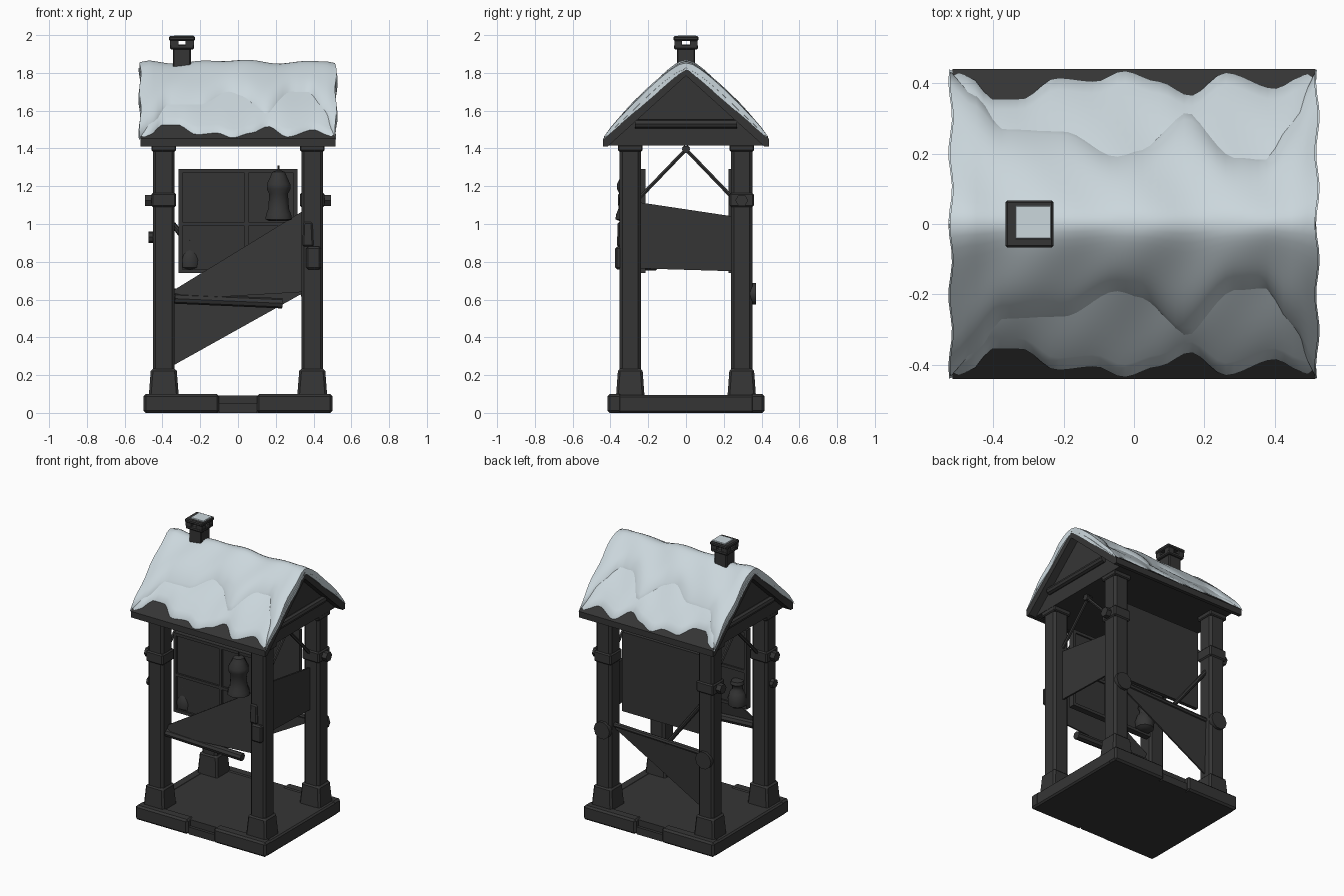
import bpy, bmesh, math
from mathutils import Vector

if "Cube" in bpy.data.objects:
    bpy.data.objects.remove(bpy.data.objects["Cube"])


def material(name, rgb):
    m = bpy.data.materials.new(name)
    m.diffuse_color = (*rgb, 1)
    m.use_nodes = True
    m.node_tree.nodes["Principled BSDF"].inputs["Base Color"].default_value = m.diffuse_color
    return m


DARK = material("charcoal wood", (0.036, 0.036, 0.036))
SNOW = material("snow", (0.60, 0.68, 0.72))


def make(name, verts, faces, mat=DARK, bevel=0.0, smooth=0):
    me = bpy.data.meshes.new(name)
    me.from_pydata(verts, [], faces)
    bm = bmesh.new()
    bm.from_mesh(me)
    bmesh.ops.recalc_face_normals(bm, faces=bm.faces)
    bm.to_mesh(me)
    bm.free()
    ob = bpy.data.objects.new(name, me)
    bpy.context.collection.objects.link(ob)
    me.materials.append(mat)
    if bevel:
        b = ob.modifiers.new("bevel", 'BEVEL')
        b.width, b.segments = bevel, 1
    if smooth:
        bpy.context.view_layer.objects.active = ob
        ob.select_set(True)
        bpy.ops.object.shade_smooth_by_angle(angle=math.radians(smooth))
        ob.select_set(False)
    return ob


def prism(name, bottom, top, mat=DARK, bevel=0.0, smooth=0):
    n = len(bottom)
    faces = [tuple(range(n)), tuple(range(n, 2 * n))]
    faces += [(i, (i + 1) % n, n + (i + 1) % n, n + i) for i in range(n)]
    return make(name, list(bottom) + list(top), faces, mat, bevel, smooth)


def box(name, x, y, z, mat=DARK, taper=1.0, bevel=0.0):
    cx, cy = sum(x) / 2, sum(y) / 2
    hx, hy = (x[1] - x[0]) / 2, (y[1] - y[0]) / 2
    ring = lambda s, h: [(cx + a * hx * s, cy + b * hy * s, h)
                         for a, b in ((-1, -1), (1, -1), (1, 1), (-1, 1))]
    return prism(name, ring(1, z[0]), ring(taper, z[1]), mat, bevel)


def rod(name, a, b, r, n=8):
    a, b = Vector(a), Vector(b)
    q = (b - a).to_track_quat('Z', 'Y')
    ring = [q @ Vector((r * math.cos(2 * math.pi * i / n), r * math.sin(2 * math.pi * i / n), 0))
            for i in range(n)]
    return prism(name, [a + p for p in ring], [b + p for p in ring], DARK, 0, 40)


def sheet(name, pts, offset):
    o = Vector(offset)
    return prism(name, [Vector(p) - o for p in pts], [Vector(p) + o for p in pts])


def lathe(name, x, y, profile, n=10):
    verts = [(x + r * math.cos(2 * math.pi * (i + .5) / n), y + r * math.sin(2 * math.pi * (i + .5) / n), z)
             for r, z in profile for i in range(n)]
    m = len(profile)
    faces = [(j * n + i, j * n + (i + 1) % n, (j + 1) * n + (i + 1) % n, (j + 1) * n + i)
             for j in range(m - 1) for i in range(n)]
    faces += [tuple(range(n)), tuple(range((m - 1) * n, m * n))]
    return make(name, verts, faces, DARK, 0, 40)


# Base platform with a notched rim front and back
box("base_floor", (-.49, .49), (-.38, .38), (0, .093))
for s in (-1, 1):
    ys = sorted((s * .34, s * .415))
    box("base_rim", (-.5, -.1), ys, (0, .1), bevel=.012)
    box("base_rim", (.1, .5), ys, (0, .1), bevel=.012)
    box("base_notch_step", (-.1, .1), sorted((s * .34, s * .40)), (0, .05))
    box("base_side_rim", sorted((s * .43, s * .5)), (-.36, .36), (0, .095), bevel=.01)

# Corner posts with flared feet, caps and bands
for sx in (-1, 1):
    for sy in (-1, 1):
        x, y = sx * .393, sy * .295
        sq = lambda c, r: (c - r, c + r)
        box("post", sq(x, .058), sq(y, .056), (.08, 1.42), bevel=.015)
        box("post_foot", sq(x, .080), sq(y, .076), (.08, .235), taper=.85, bevel=.012)
        box("post_cap", sq(x, .066), sq(y, .066), (1.385, 1.42), bevel=.006)
        if (sx, sy) != (1, -1):
            box("post_band", sq(x, .066), sq(y, .064), (1.09, 1.165), bevel=.008)
            rod("band_peg", (x, y, 1.125), (x + sx * .1, y, 1.125), .034, 6)
# Wooden splints on the front right post
box("post_splint", (.36, .44), (-.375, -.34), (.76, .88), bevel=.01)
box("post_splint_upper", (.34, .40), (-.365, -.34), (.88, 1.01), taper=.8, bevel=.008)
rod("side_peg", (-.42, -.3, .93), (-.475, -.3, .93), .03)
for s in (-1, 1):
    rod("sheet_peg", (s * .39, .34, .63), (s * .39, .37, .63), .06, 10)

# Plain back board, and a front board with a raised window frame
box("back_board", (-.315, .315), (.225, .25), (.74, 1.29))
box("front_board", (-.315, .315), (-.245, -.225), (.74, 1.29))
for x in (-.305, .045, .305):
    box("board_upright", (x - .01, x + .01), (-.258, -.215), (.74, 1.29))
for z in (.75, 1.0, 1.28):
    box("board_rail", (-.315, .315), (-.258, -.215), (z - .01, z + .01))

# Slanted hanging sheets at the back, the front counter and the right side
sheet("back_sheet", [(-.345, .29, .25), (.345, .29, .635), (.345, .30, .665), (-.345, .30, .64)], (0, .005, 0))
rod("back_rail", (-.345, .30, .64), (.345, .30, .66), .017)
rod("back_strut", (-.345, .29, 1.0), (-.05, .29, .62), .015)
sheet("front_counter", [(-.34, -.31, .60), (.345, -.30, .64), (.345, -.27, 1.07), (-.34, -.28, .65)], (0, .005, 0))
rod("counter_log", (-.335, -.30, .605), (.235, -.285, .58), .027)
sheet("side_panel", [(.38, -.25, .765), (.38, .25, .75), (.38, .25, 1.04), (.38, -.25, 1.115)], (.006, 0, 0))

# Hanging lantern at the front and a second one under the left gable
lathe("lantern", .215, -.30, [(.05, 1.015), (.074, 1.025), (.07, 1.05), (.058, 1.08), (.052, 1.16), (.066, 1.185),
                              (.066, 1.21), (.046, 1.25), (.036, 1.275), (.01, 1.285)])
rod("lantern_hook", (.215, -.30, 1.28), (.215, -.30, 1.31), .006, 6)
lathe("jug", -.255, -.20, [(.04, .755), (.06, .77), (.064, .81), (.05, .855), (.034, .875),
                           (.034, .90), (.046, .915), (.04, .935)])

# Thin gable braces
for sx in (-1, 1):
    for sy in (-1, 1):
        rod("gable_brace", (sx * .38, -sy * .015, 1.41), (sx * .38, sy * .245, 1.14), .011, 6)
    rod("brace_knot", (sx * .36, 0, 1.395), (sx * .40, 0, 1.395), .022, 6)


# Roof: two slabs, closed gables and gable beams
for s in (-1, 1):
    slab = [(0, 1.785), (s * .415, 1.41), (s * .44, 1.41), (s * .44, 1.452), (0, 1.83)]
    prism("roof_slab", [(-.515, y, z) for y, z in slab], [(.515, y, z) for y, z in slab])
    rod("gable_beam", (s * .47, -.27, 1.53), (s * .47, .27, 1.53), .024)
gable = [(-.42, 1.415), (.42, 1.415), (0, 1.80)]
prism("gable_wall", [(-.46, y, z) for y, z in gable], [(.46, y, z) for y, z in gable])


# Snow blankets with wavy hems
def lerp(table, x):
    for (x0, y0), (x1, y1) in zip(table, table[1:]):
        if x <= x1:
            t = max(0, (x - x0) / (x1 - x0))
            t = t * t * (3 - 2 * t)
            return y0 + (y1 - y0) * t
    return table[-1][1]


def snow(name, hem, x0, x1, base, thick, nx=44, ny=24):
    verts, faces = [], []
    for layer in (0, 1):
        for i in range(nx + 1):
            x = x0 + (x1 - x0) * i / nx
            e = lerp(hem, x)
            for j in range(ny + 1):
                k = -1 + 2 * j / ny
                y = e * k
                crest = math.sqrt(y * y + .0022)          # soft ridge
                z = 1.83 - .86 * (crest if layer else abs(y))
                bump = .007 * math.sin(11 * x + 2) * math.cos(9 * abs(y)) + .005 * math.sin(23 * x + 14 * abs(y))
                lift = base + thick * (1 - abs(k) ** 6 * .75) + bump * (1 - k ** 4)
                end = max(0, abs(x) - .47) / .06
                # wobbly gable ends
                wob = .006 * math.sin(31 * y + 9 * x) * end
                verts.append((x - wob if x < 0 else x + wob, y, z + (lift - .015 * end if layer else -.004)))
    w, off = ny + 1, (nx + 1) * (ny + 1)
    for i in range(nx):
        for j in range(ny):
            a = i * w + j
            for o in (0, off):
                faces.append((a + o, a + o + 1, a + o + w + 1, a + o + w))
    loop = [j for j in range(ny)] + [i * w + ny for i in range(nx)]
    loop += [nx * w + j for j in range(ny, 0, -1)] + [i * w for i in range(nx, 0, -1)]
    for a, b in zip(loop, loop[1:] + loop[:1]):
        faces.append((a, b, b + off, a + off))
    make(name, verts, faces, SNOW, 0, 50)


lower = [(-.53, .44), (-.47, .42), (-.40, .355), (-.32, .355), (-.22, .415), (-.11, .405), (-.03, .435),
         (.07, .405), (.16, .365), (.26, .43), (.40, .385), (.48, .42), (.53, .44)]
upper = [(-.525, .435), (-.46, .37), (-.37, .285), (-.2, .275), (-.05, .205), (.02, .22), (.15, .325),
         (.29, .20), (.37, .19), (.45, .30), (.525, .435)]
snow("snow_lower_layer", lower, -.522, .522, 0, .036)
snow("snow_upper_layer", upper, -.518, .518, .005, .066)

# Chimney with an open hood and a patch of snow
box("chimney_stem", (-.345, -.25), (-.048, .048), (1.78, 1.94), bevel=.006)
box("chimney_collar", (-.36, -.233), (-.063, .063), (1.925, 1.95), bevel=.006)
for x in (-.338, -.256):
    for y in (-.042, .042):
        box("hood_leg", (x - .022, x + .022), (y - .02, y + .02), (1.945, 1.98))
box("hood_top", (-.365, -.228), (-.067, .067), (1.97, 1.994), bevel=.006)
box("hood_snow", (-.34, -.232), (-.045, .055), (1.985, 2.0), SNOW, taper=.9)
